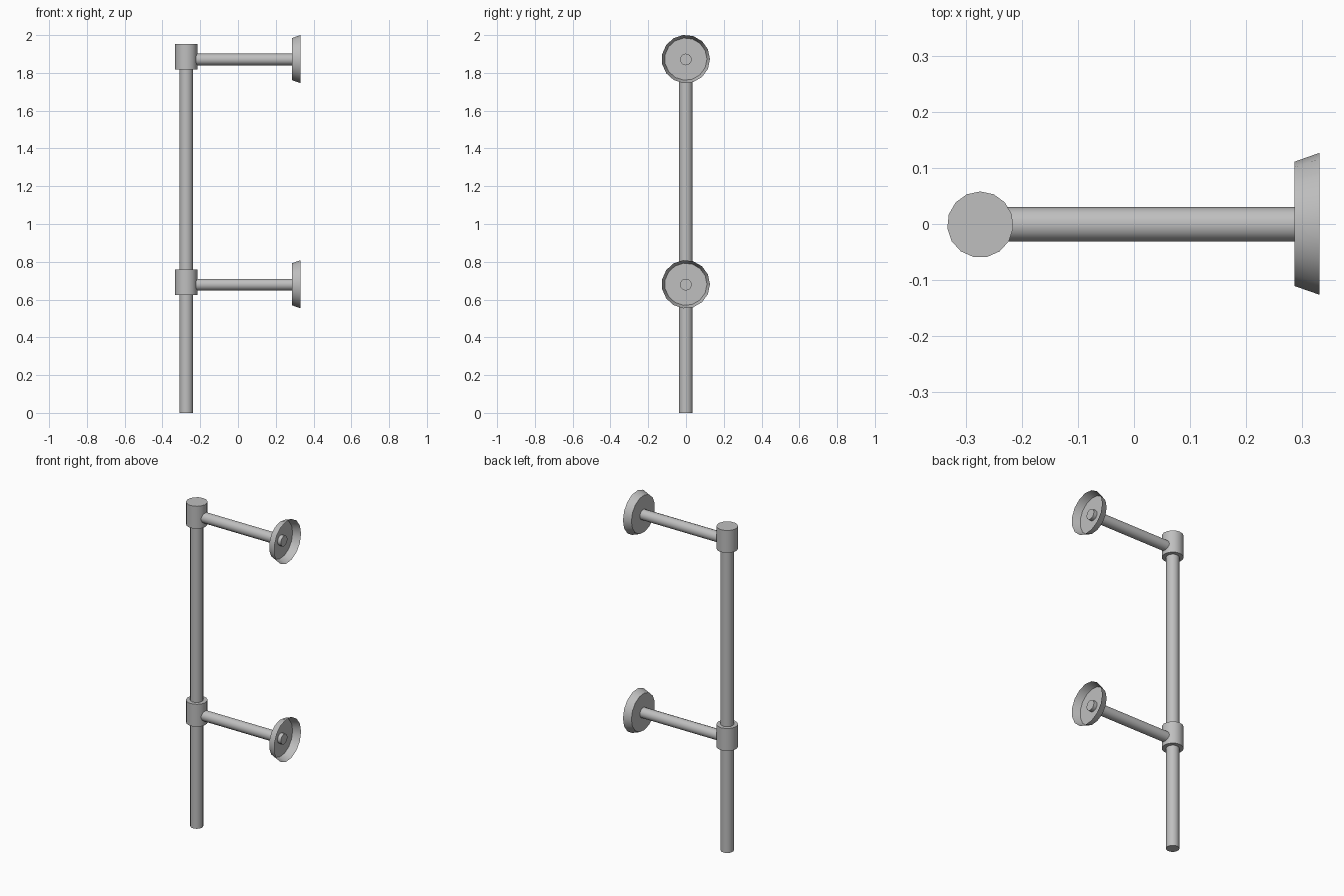
import bpy
import math
from mathutils import Matrix, Vector

cube = bpy.data.objects.get("Cube")
if cube:
    bpy.data.objects.remove(cube, do_unlink=True)

SIDES = 15
POLE_X = -0.274
AXIS_Y = -0.001

metal = bpy.data.materials.new("grey metal")
metal.use_nodes = True
metal.diffuse_color = (0.52, 0.52, 0.52, 1)
metal.node_tree.nodes["Principled BSDF"].inputs["Base Color"].default_value = (0.52, 0.52, 0.52, 1)


def turned(name, start, axis, rings, cap_end=True):
    """Turned part: rings are (distance along axis, radius); one corner points to +y."""
    along = Vector(axis)
    side = Vector((0, 1, 0))
    other = along.cross(side)
    verts, faces = [], []
    for dist, radius in rings:
        for i in range(SIDES):
            a = math.tau * i / SIDES
            verts.append(Vector(start) + along * dist
                         + (side * math.cos(a) + other * math.sin(a)) * radius)
    for r in range(len(rings) - 1):
        for i in range(SIDES):
            j = (i + 1) % SIDES
            a, b = r * SIDES, (r + 1) * SIDES
            faces.append((a + i, a + j, b + j, b + i))
    faces.append(tuple(reversed(range(SIDES))))
    if cap_end:
        last = (len(rings) - 1) * SIDES
        faces.append(tuple(range(last, last + SIDES)))
    mesh = bpy.data.meshes.new(name)
    mesh.from_pydata(verts, [], faces)
    mesh.materials.append(metal)
    obj = bpy.data.objects.new(name, mesh)
    bpy.context.collection.objects.link(obj)
    bpy.ops.object.select_all(action="DESELECT")
    obj.select_set(True)
    bpy.context.view_layer.objects.active = obj
    bpy.ops.object.shade_smooth_by_angle(angle=math.radians(35))
    return obj


UP, OUT = (0, 0, 1), (1, 0, 0)

# Upright pole
turned("pole", (POLE_X, AXIS_Y, 0), UP, [(0, 0.036), (1.9, 0.036)])

# Two brackets: collar, arm and open flared wall cup
for label, z in (("upper", 1.873), ("lower", 0.681)):
    turned(label + "_collar", (POLE_X, AXIS_Y, z - 0.056), UP, [(0, 0.059), (0.135, 0.059)])
    turned(label + "_arm", (POLE_X, AXIS_Y, z - 0.002), OUT, [(0, 0.031), (0.582, 0.031)])
    turned(label + "_wall_cup", (0.286, AXIS_Y, z), OUT, [(0, 0.112), (0.045, 0.128)], cap_end=False)
